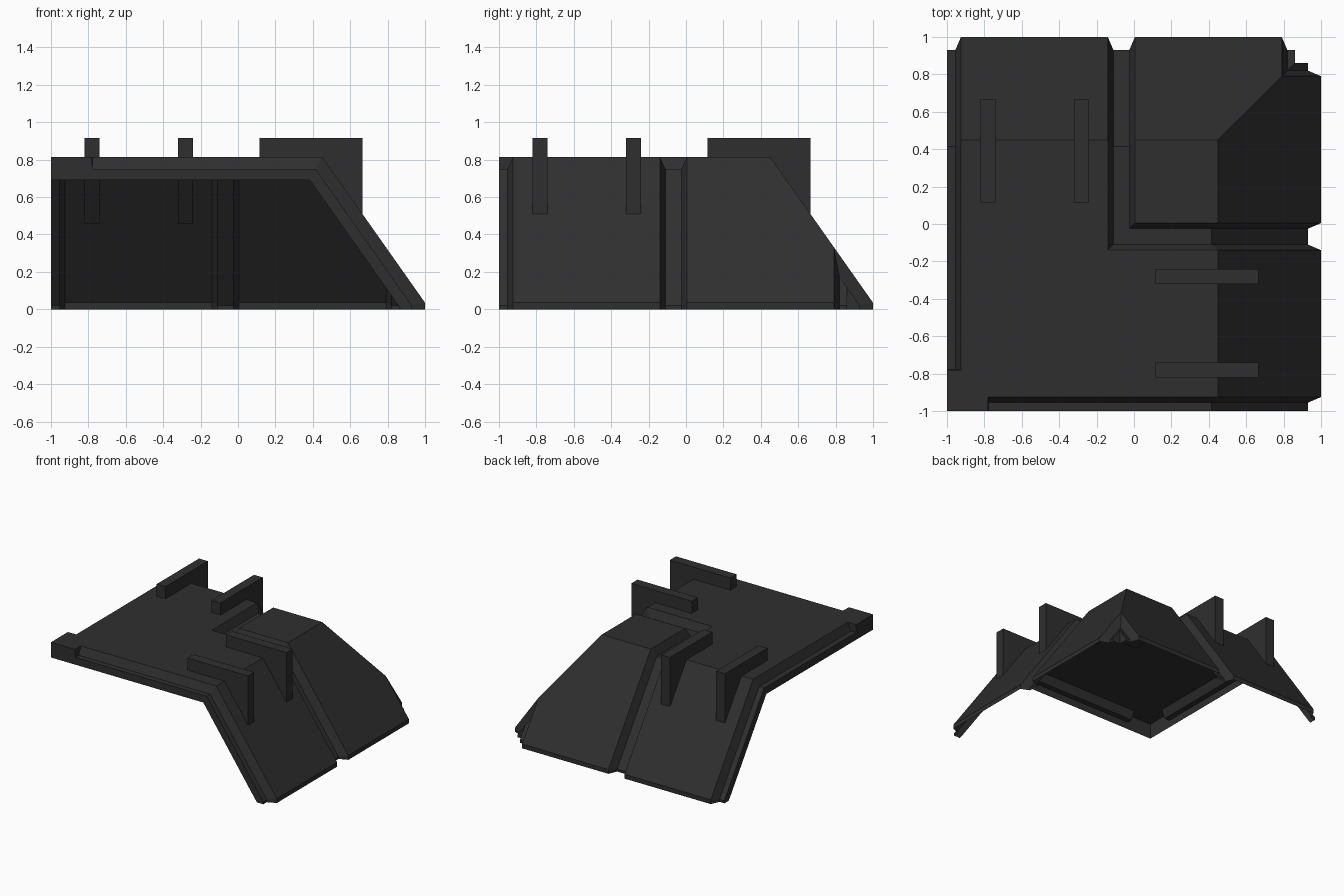
import bpy, bmesh

if "Cube" in bpy.data.objects:
    bpy.data.objects.remove(bpy.data.objects["Cube"])

mat = bpy.data.materials.new("charcoal grey")
mat.diffuse_color = (0.028, 0.028, 0.028, 1)
mat.use_nodes = True
mat.node_tree.nodes["Principled BSDF"].inputs["Base Color"].default_value = mat.diffuse_color

K, E = 'fold', 'end'
SLOPE = 1.418
# level: (flat height, fold position, outer end) for raised panel, groove floor, rim underside
LEVELS = [(0.815, 0.45, 1.0), (0.75, 0.415, 0.93), (0.69, 0.385, 0.86)]
ST = [-1, -0.955, -0.925, -0.78, -0.779, -0.14, -0.11, -0.025, 0.005, K, 0.79, 0.82, 0.86, E]
N = len(ST)


def pos(i, j, level):
    """Point of the folded roof at grid station i, j on the given level."""
    top, fold, end = LEVELS[level]
    x, y = [{K: fold, E: end}.get(ST[k], ST[k]) for k in (i, j)]
    return (x, y, top - SLOPE * max(0, x - fold, y - fold))


def level(i, j):
    """Groove floor or raised panel."""
    a, b = min(i, j), max(i, j)
    elbow = a >= 6 and a <= 7                 # L-shaped groove
    edge = a <= 1 and b >= 4                  # strips along the two open sides
    corner = a >= 11                          # step at the hip corner
    return 1 if elbow or edge or corner else 0


def finish(bm, name):
    bmesh.ops.dissolve_limit(bm, angle_limit=0.005, verts=bm.verts, edges=bm.edges)
    me = bpy.data.meshes.new(name)
    bm.to_mesh(me)
    bm.free()
    me.materials.append(mat)
    ob = bpy.data.objects.new(name, me)
    bpy.context.collection.objects.link(ob)
    return ob


# folded shell with grooves
bm = bmesh.new()
V = {(i, j): bm.verts.new(pos(i, j, level(i, j)))
     for i in range(N) for j in range(N) if min(i, j) < 13}
for i in range(N - 1):
    for j in range(N - 1):
        if i == 12 and j == 12:
            continue                          # notched corner
        a, b, c, d = V[i, j], V[i + 1, j], V[i + 1, j + 1], V[i, j + 1]
        if i == j:
            bm.faces.new((a, b, c))
            bm.faces.new((a, c, d))
        else:
            bm.faces.new((a, b, c, d))

# lip dropping to the ground along the sloped sides
drop = {}


def ground(v):
    if v not in drop:
        drop[v] = bm.verts.new((v.co.x, v.co.y, 0))
    return drop[v]


for e in [e for e in bm.edges if e.is_boundary]:
    if any(all(v.co[k] < -0.999 for v in e.verts) for k in (0, 1)):
        continue
    loop = e.link_loops[0]
    v1, v2 = loop.vert, loop.link_loop_next.vert
    bm.faces.new((v2, v1, ground(v1), ground(v2)))

# rim faces along the two open sides
for swap in (False, True):
    key = lambda k: (0, k) if swap else (k, 0)
    low = [V[key(0)]] and [bm.verts.new(pos(*key(k), 2)) for k in range(N)]
    quads = [(low[k], low[k + 1], V[key(k + 1)], V[key(k)])
             for k in range(N - 1) if k != 12]
    # stations past the fold stay ordered: last span runs to the rim foot
    foot = bm.verts.new((-1, 0.875, 0) if swap else (0.875, -1, 0))
    quads += [(low[12], low[13], V[key(13)], V[key(12)]),
              (low[13], foot, ground(V[key(13)]), V[key(13)])]
    for q in quads:
        bm.faces.new(q[::-1] if swap else q)
finish(bm, "folded_shell")

# upright fins on both slopes
PROFILE = [(0.115, 0.915), (0.665, 0.915), (0.665, 0.46), (0.43, 0.79), (0.115, 0.79)]
for swap in (False, True):
    for n, c in enumerate((-0.78, -0.28)):
        bm = bmesh.new()
        vs = [bm.verts.new((c - 0.04, u, z) if swap else (u, c - 0.04, z)) for u, z in PROFILE]
        r = bmesh.ops.extrude_face_region(bm, geom=[bm.faces.new(vs)])
        bmesh.ops.translate(bm, vec=(0.08, 0, 0) if swap else (0, 0.08, 0),
                            verts=[g for g in r['geom'] if isinstance(g, bmesh.types.BMVert)])
        bmesh.ops.recalc_face_normals(bm, faces=bm.faces)
        finish(bm, f"{'back' if swap else 'right'}_fin_{n + 1}")
